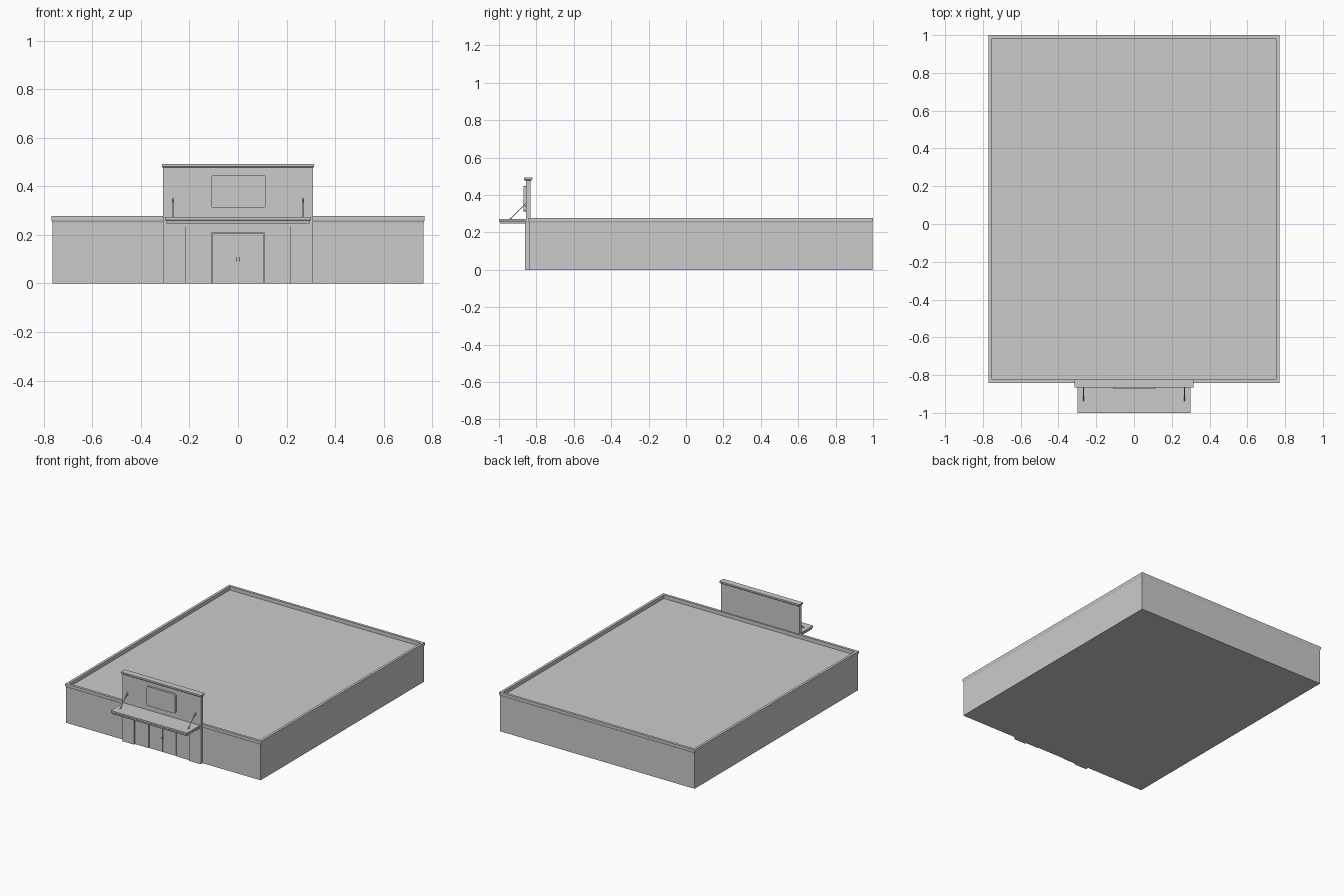
import bpy, bmesh
from math import cos, sin, pi
from mathutils import Vector

if "Cube" in bpy.data.objects:
    bpy.data.objects.remove(bpy.data.objects["Cube"])


def finish(name, bm):
    bmesh.ops.recalc_face_normals(bm, faces=bm.faces)
    me = bpy.data.meshes.new(name)
    bm.to_mesh(me)
    bm.free()
    ob = bpy.data.objects.new(name, me)
    bpy.context.collection.objects.link(ob)
    return ob


def rings(name, x0, x1, y0, y1, profile):
    """Stack of rectangles; profile = (z, outward offset), capped at both ends."""
    bm = bmesh.new()
    loops = []
    for z, o in profile:
        pts = [(x0 - o, y0 - o), (x1 + o, y0 - o), (x1 + o, y1 + o), (x0 - o, y1 + o)]
        loops.append([bm.verts.new((x, y, z)) for x, y in pts])
    for a, b in zip(loops, loops[1:]):
        for i in range(4):
            j = (i + 1) % 4
            bm.faces.new((a[i], a[j], b[j], b[i]))
    bm.faces.new(loops[0])
    bm.faces.new(loops[-1])
    return finish(name, bm)


def box(name, x0, x1, y0, y1, z0, z1):
    return rings(name, x0, x1, y0, y1, [(z0, 0), (z1, 0)])


def plate(name, outline, y0, y1):
    """Extrude an x-z outline between two y positions."""
    bm = bmesh.new()
    face = bm.faces.new([bm.verts.new((x, y0, z)) for x, z in outline])
    new = bmesh.ops.extrude_face_region(bm, geom=[face])["geom"]
    bmesh.ops.translate(bm, vec=(0, y1 - y0, 0),
                        verts=[v for v in new if isinstance(v, bmesh.types.BMVert)])
    return finish(name, bm)


def rod(name, a, b, r, sides=8):
    a, b = Vector(a), Vector(b)
    bpy.ops.mesh.primitive_cylinder_add(vertices=sides, radius=r, depth=(b - a).length,
                                        location=(a + b) / 2)
    ob = bpy.context.object
    ob.name = name
    ob.rotation_euler = (b - a).to_track_quat('Z', 'Y').to_euler()
    return ob


# Main building: walls, flared parapet coping and sunken flat roof
rings("building_shell", -0.765, 0.765, -0.838, 0.996,
      [(0, 0), (0.252, 0), (0.262, 0.004), (0.278, 0.004), (0.278, -0.014), (0.252, -0.014)])

# Entrance facade with a doorway recess cut out of its outline
plate("entrance_facade",
      [(-0.308, 0), (-0.215, 0), (-0.215, 0.235), (0.215, 0.235), (0.215, 0),
       (0.308, 0), (0.308, 0.481), (-0.308, 0.481)], -0.856, -0.832)
rings("facade_coping", -0.31, 0.31, -0.862, -0.826,
      [(0.478, 0), (0.482, 0.004), (0.493, 0.004)])

# Pilasters either side of the recess
for side, s in (("left", -1), ("right", 1)):
    a, b = sorted((s * 0.215, s * 0.306))
    box(side + "_pilaster", a, b, -0.86, -0.85, 0, 0.25)
    a, b = sorted((s * 0.11, s * 0.215))
    box(side + "_entrance_window", a, b, -0.85, -0.836, 0, 0.237)
    a, b = sorted((s * 0.001, s * 0.105))
    box(side + "_door_leaf", a, b, -0.846, -0.836, 0, 0.205)
    rod(side + "_door_handle", (s * 0.006, -0.849, 0.09), (s * 0.006, -0.849, 0.11), 0.0025, 6)
box("door_header", -0.11, 0.11, -0.85, -0.836, 0.208, 0.237)

# Canopy slab with tapered underside
rings("canopy", -0.294, 0.294, -0.994, -0.846,
      [(0.248, 0), (0.258, 0.002), (0.262, 0.006), (0.273, 0.006)])

# Canopy tie rods with wall and slab brackets
for side, s in (("left", -1), ("right", 1)):
    x = s * 0.267
    rod(side + "_tie_rod", (x, -0.94, 0.272), (x, -0.858, 0.353), 0.0022)
    box(side + "_wall_bracket", x - 0.003, x + 0.003, -0.862, -0.854, 0.335, 0.357)
    box(side + "_slab_bracket", x - 0.003, x + 0.003, -0.945, -0.93, 0.271, 0.276)

# Blank sign panel with rounded corners
r, hw, hz = 0.012, 0.113, 0.068
outline = []
for cx, cz, start in ((1, 1, 0), (-1, 1, 90), (-1, -1, 180), (1, -1, 270)):
    for k in range(6):
        t = (start + 18 * k) * pi / 180
        outline.append((0.002 + cx * (hw - r) + r * cos(t), 0.379 + cz * (hz - r) + r * sin(t)))
plate("sign_panel", outline, -0.87, -0.853)
